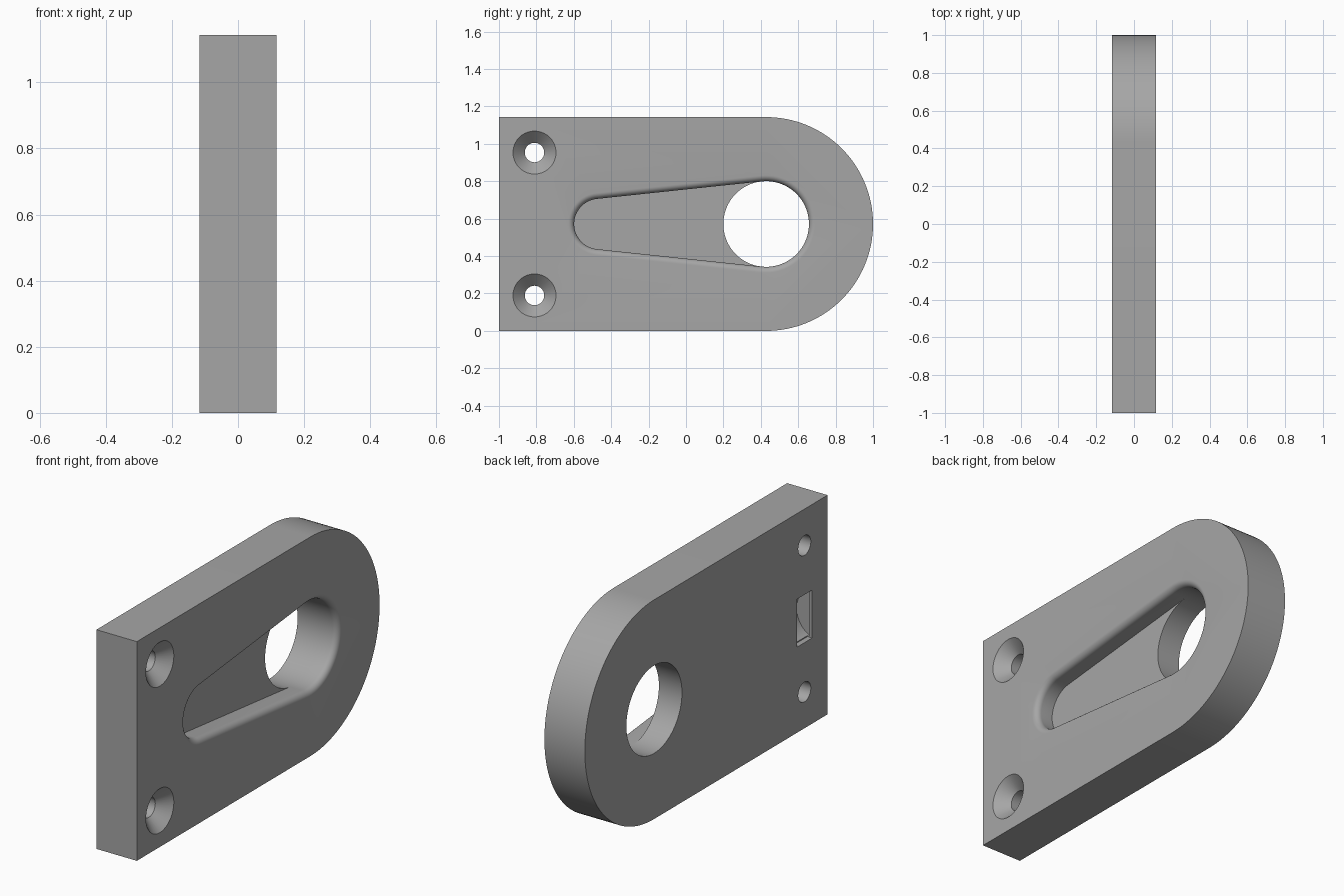
import bpy, bmesh
from math import sin, cos, pi, asin

if "Cube" in bpy.data.objects:
    bpy.data.objects.remove(bpy.data.objects["Cube"])

T = 0.1165            # half thickness
R = 0.5715            # radius of rounded end, half height
CY = 1 - R            # centre of rounded end
HOLE_R = 0.229
TIP_R, TIP_Y = 0.135, -0.463
SCREW_Y = -0.81
FLOOR = T - 0.10      # slot floor
FILLET = 0.032

grey = bpy.data.materials.new("mid grey")
grey.diffuse_color = (0.382, 0.382, 0.382, 1)
grey.use_nodes = True
grey.node_tree.nodes["Principled BSDF"].inputs["Base Color"].default_value = grey.diffuse_color


def finish(bm, name):
    bmesh.ops.recalc_face_normals(bm, faces=bm.faces[:])
    mesh = bpy.data.meshes.new(name)
    bm.to_mesh(mesh)
    bm.free()
    mesh.materials.append(grey)
    ob = bpy.data.objects.new(name, mesh)
    bpy.context.collection.objects.link(ob)
    return ob


def ring(bm, x, pts):
    return [bm.verts.new((x, y, z)) for y, z in pts]


def bridge(bm, a, b):
    n = len(a)
    for i in range(n):
        j = (i + 1) % n
        bm.faces.new((a[i], a[j], b[j], b[i]))


def loft(name, sections):
    """Closed solid through (x, outline) sections."""
    bm = bmesh.new()
    rings = [ring(bm, x, pts) for x, pts in sections]
    for a, b in zip(rings, rings[1:]):
        bridge(bm, a, b)
    bm.faces.new(rings[0])
    bm.faces.new(rings[-1])
    return finish(bm, name)


def arc(cy, cz, r, a0, a1, n):
    return [(cy + r * cos(a0 + (a1 - a0) * i / n),
             cz + r * sin(a0 + (a1 - a0) * i / n)) for i in range(n + 1)]


# Plate with one rounded end
outline = [(-1, 0)] + arc(CY, R, R, -pi / 2, pi / 2, 64) + [(-1, 2 * R)]
plate = loft("plate", [(-T, outline), (T, outline)])

# Tapered slot with filleted rim, joined to the round through hole
PH = pi / 2 + asin((HOLE_R - TIP_R) / (CY - TIP_Y))
NB, NS = 40, 32


def slot_outline(o):
    return (arc(CY, R, HOLE_R + o, -PH, PH, NB)
            + arc(TIP_Y, R, TIP_R + o, PH, 2 * pi - PH, NS))


bm = bmesh.new()
floor = ring(bm, FLOOR, slot_outline(0))
prev = floor
for i in range(9):
    t = i / 8 * pi / 2
    cur = ring(bm, T - FILLET + FILLET * sin(t), slot_outline(FILLET * (1 - cos(t))))
    bridge(bm, prev, cur)
    prev = cur
cur = ring(bm, T + 0.05, slot_outline(FILLET))
bridge(bm, prev, cur)
bm.faces.new(cur)
left = arc(CY, R, HOLE_R, PH, 2 * pi - PH, NS)[1:-1]
left_top = ring(bm, FLOOR, left)
circle_top = floor[:NB + 1] + left_top
circle_low = ring(bm, -T - 0.05, arc(CY, R, HOLE_R, -PH, PH, NB) + left)
bridge(bm, circle_top, circle_low)
bm.faces.new(circle_low)
bm.faces.new(floor[NB:] + [floor[0]] + left_top[::-1])
cutters = [finish(bm, "slot_cutter")]

# Countersunk screw holes
for side in (-1, 1):
    def circ(r):
        return arc(SCREW_Y, R + side * 0.382, r, 0, 2 * pi, 40)[:-1]
    cutters.append(loft("screw_cutter", [
        (-T - 0.05, circ(0.052)), (T - 0.063, circ(0.052)),
        (T, circ(0.115)), (T + 0.05, circ(0.115))]))

# Rear recess: shallow rectangle with an arched, slightly wider undercut
W, H, LIP, SAG = 0.0625, 0.125, 0.0175, 0.08
ra = (H * H + SAG * SAG) / (2 * SAG)
ha = asin(H / ra)
lip = [(-T - 0.05, R + H), (-T - 0.05, R - H), (-T + LIP + 0.01, R - H), (-T + LIP + 0.01, R + H)]
under = arc(-T + LIP + SAG - ra, R, ra, -ha, ha, 24)
for half, profile in ((W, lip), (W + 0.012, under)):
    bm = bmesh.new()
    sides = [[bm.verts.new((x, SCREW_Y + s * half, z)) for x, z in profile] for s in (-1, 1)]
    bridge(bm, *sides)
    for s in sides:
        bm.faces.new(s)
    cutters.append(finish(bm, "recess_cutter"))

# Cut everything out of the plate
bpy.context.view_layer.objects.active = plate
for c in cutters:
    c.hide_render = True
    mod = plate.modifiers.new("cut", 'BOOLEAN')
    mod.operation = 'DIFFERENCE'
    mod.solver = 'EXACT'
    mod.object = c
    bpy.ops.object.modifier_apply(modifier=mod.name)
for c in cutters:
    bpy.data.objects.remove(c)

bpy.ops.object.select_all(action='DESELECT')
plate.select_set(True)
bpy.ops.object.shade_smooth_by_angle(angle=0.5)
